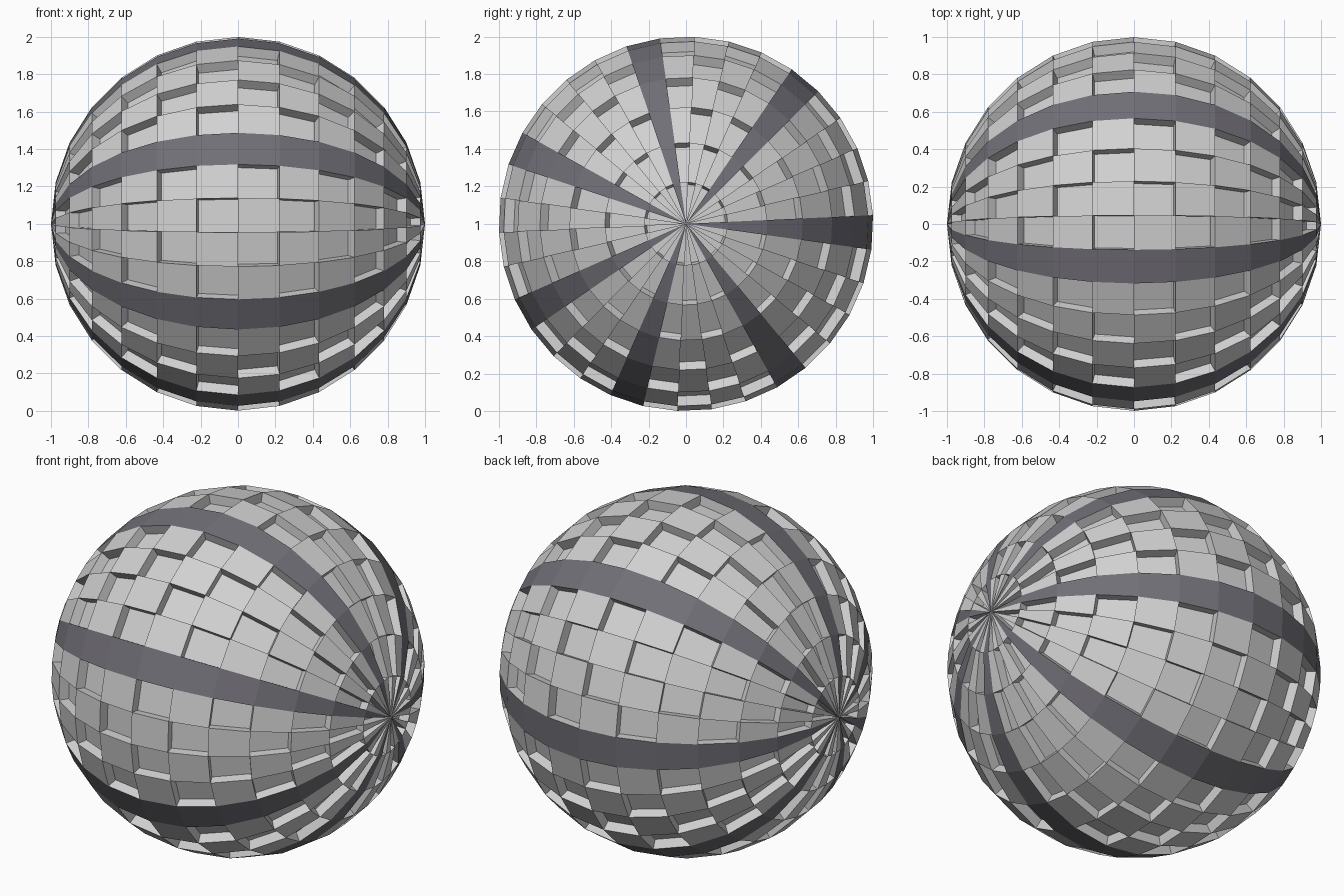
import bpy, bmesh, math
from mathutils import Vector

if "Cube" in bpy.data.objects:
    bpy.data.objects.remove(bpy.data.objects["Cube"])

SEGMENTS = 34                 # slices around the x axis
HALF_RINGS = 7                # rings from the equator to each pole
STEP = 2 * math.pi / SEGMENTS
RING = math.pi / 2 / HALF_RINGS
START = 20.25 * STEP          # angle of the first stripe's edge
FLOOR = 0.945                 # radius of the sunken tiles
CENTRE = Vector((0, 0, 1))


def material(name, colour):
    m = bpy.data.materials.new(name)
    m.diffuse_color = (*colour, 1)
    m.use_nodes = True
    m.node_tree.nodes["Principled BSDF"].inputs["Base Color"].default_value = m.diffuse_color
    return m


def point(i, c, r):
    lat, ang = c * RING, START - i * STEP
    return CENTRE + r * Vector((math.sin(lat),
                                math.cos(lat) * math.cos(ang),
                                math.cos(lat) * math.sin(ang)))


def corners(i, c):
    """Outward-wound grid corners of one tile; poles collapse to one corner."""
    loop = []
    for a, b in ((i, c), (i, c + 1), (i + 1, c + 1), (i + 1, c)):
        key = (0 if abs(b) == HALF_RINGS else a % SEGMENTS, b)
        if key not in loop:
            loop.append(key)
    return loop


def build(name, slices, mat):
    bm = bmesh.new()
    shared = {}

    def outer(key):
        if key not in shared:
            shared[key] = bm.verts.new(point(*key, 1.0))
        return shared[key]

    for i in slices:
        for c in range(-HALF_RINGS, HALF_RINGS):
            keys = corners(i, c)
            rim = [outer(k) for k in keys]
            row = i % 5
            if row and (row + c) % 2 == 0:
                # sunken tile: floor plus side walls
                floor = [bm.verts.new(point(*k, FLOOR)) for k in keys]
                bm.faces.new(floor)
                n = len(keys)
                for a in range(n):
                    b = (a + 1) % n
                    bm.faces.new((rim[a], rim[b], floor[b], floor[a]))
            else:
                bm.faces.new(rim)
    mesh = bpy.data.meshes.new(name)
    bm.to_mesh(mesh)
    bm.free()
    mesh.materials.append(mat)
    obj = bpy.data.objects.new(name, mesh)
    bpy.context.collection.objects.link(obj)


# light checkered tiles, and a dark flush stripe on every fifth slice
build("ball_tiles", [i for i in range(SEGMENTS) if i % 5],
      material("light grey", (0.64, 0.64, 0.64)))
build("ball_stripes", [i for i in range(SEGMENTS) if i % 5 == 0],
      material("dark violet grey", (0.165, 0.16, 0.185)))
